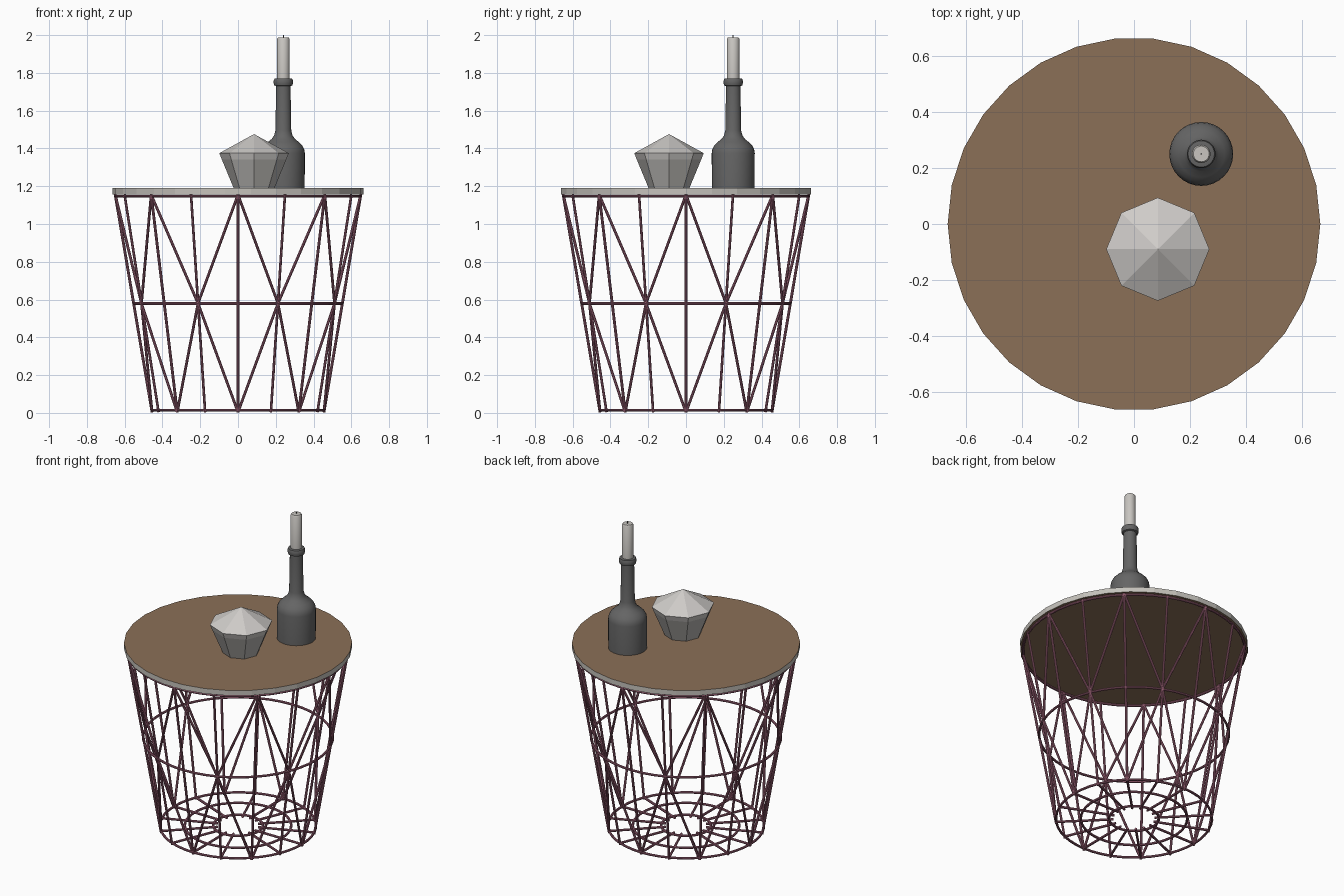
import bpy, bmesh, math
from mathutils import Vector

if "Cube" in bpy.data.objects:
    bpy.data.objects.remove(bpy.data.objects["Cube"])


def mat(name, r, g, b):
    m = bpy.data.materials.new(name)
    m.diffuse_color = (r, g, b, 1)
    m.use_nodes = True
    m.node_tree.nodes["Principled BSDF"].inputs["Base Color"].default_value = m.diffuse_color
    return m


PINK = mat("dusty_pink_wire", 0.33, 0.12, 0.18)
WOOD = mat("brown_wood", 0.26, 0.16, 0.095)
RIM = mat("light_grey_rim", 0.56, 0.54, 0.50)
LID = mat("pale_grey", 0.62, 0.60, 0.58)
BODY = mat("mid_grey", 0.47, 0.46, 0.44)
BOTTLE = mat("dark_grey", 0.13, 0.13, 0.13)
CANDLE = mat("candle_grey", 0.58, 0.56, 0.53)


def finish(name, bm, mats, smooth=False):
    bmesh.ops.recalc_face_normals(bm, faces=bm.faces)
    me = bpy.data.meshes.new(name)
    bm.to_mesh(me)
    bm.free()
    for m in mats:
        me.materials.append(m)
    if smooth:
        me.shade_smooth()
        me.set_sharp_from_angle(angle=math.radians(40))
    ob = bpy.data.objects.new(name, me)
    bpy.context.collection.objects.link(ob)
    return ob


def lathe(name, profile, sides, center, mats, smooth=False):
    """Revolve (radius, z) points; radius 0 makes a tip, open ends are capped."""
    bm = bmesh.new()
    rows = []
    for r, z in profile:
        n = sides if r > 0 else 1
        rows.append([bm.verts.new((center[0] + r * math.cos(2 * math.pi * i / sides),
                                   center[1] + r * math.sin(2 * math.pi * i / sides), z))
                     for i in range(n)])
    for a, b in zip(rows, rows[1:]):
        for i in range(sides):
            j = (i + 1) % sides
            if len(b) == 1:
                bm.faces.new((a[i], a[j], b[0]))
            else:
                bm.faces.new((a[i], a[j], b[j], b[i]))
    for row in (rows[0], rows[-1]):
        if len(row) > 1:
            bm.faces.new(row)
    return finish(name, bm, mats, smooth)


W = 0.0075  # wire radius


def wire(bm, p, q, sides=8):
    p, q = Vector(p), Vector(q)
    rot = (q - p).to_track_quat('Z', 'Y').to_matrix().to_4x4()
    rot.translation = (p + q) / 2
    bmesh.ops.create_cone(bm, cap_ends=True, segments=sides, radius1=W, radius2=W,
                          depth=(q - p).length, matrix=rot)


def ring(bm, radius, z, seg=48, sides=8):
    rows = []
    for i in range(seg):
        a = 2 * math.pi * i / seg
        rows.append([bm.verts.new(((radius + W * math.cos(t)) * math.cos(a),
                                   (radius + W * math.cos(t)) * math.sin(a),
                                   z + W * math.sin(t)))
                     for t in (2 * math.pi * k / sides for k in range(sides))])
    for i in range(seg):
        a, b = rows[i], rows[(i + 1) % seg]
        for k in range(sides):
            n = (k + 1) % sides
            bm.faces.new((a[k], b[k], b[n], a[n]))


def polar(r, deg, z):
    a = math.radians(deg)
    return (r * math.cos(a), r * math.sin(a), z)


R0, R1, R2 = 0.455, 0.553, 0.65   # basket radius at floor, middle, top
Z0, Z1, Z2 = 0.004, 0.58, 1.155

# Basket sides: straight uprights plus zigzag diagonals
bm = bmesh.new()
for i in range(16):
    wire(bm, polar(R0, i * 22.5, Z0), polar(R2, i * 22.5, Z2))
for i in range(8):
    for s in (-22.5, 22.5):
        mid = polar(R1, i * 45 + s, Z1)
        wire(bm, polar(R2, i * 45, Z2), mid)
        wire(bm, mid, polar(R0, i * 45, Z0))
finish("basket_side_wires", bm, [PINK], True)

# Basket hoops
bm = bmesh.new()
ring(bm, R1, Z1)
ring(bm, R2 - 0.002, 1.147)
ring(bm, R0, 0.014)
finish("basket_hoops", bm, [PINK], True)

# Basket floor: rings and spokes
bm = bmesh.new()
for r in (0.145, 0.31):
    ring(bm, r, 0.014)
for i in range(16):
    wire(bm, polar(0.12, i * 22.5, 0.014), polar(R0, i * 22.5, 0.014))
finish("basket_floor", bm, [PINK], True)

# Table top: brown faces, grey rim
top = lathe("table_top", [(0.665, 1.157), (0.665, 1.19)], 30, (0, 0), [WOOD, RIM])
for f in top.data.polygons:
    f.material_index = 0 if abs(f.normal.z) > 0.5 else 1

# Faceted pot with pointed lid
pot = (0.085, -0.09)
lathe("pot_body", [(0.108, 1.19), (0.171, 1.342)], 8, pot, [BODY])
lathe("pot_lid", [(0.171, 1.342), (0.184, 1.375), (0, 1.476)], 8, pot, [LID])

# Bottle
spot = (0.24, 0.25)
lathe("bottle", [(0.113, 1.19), (0.114, 1.375), (0.111, 1.395), (0.101, 1.415),
                 (0.083, 1.433), (0.062, 1.45), (0.049, 1.468), (0.042, 1.495),
                 (0.038, 1.73), (0.048, 1.734), (0.051, 1.745), (0.051, 1.758),
                 (0.047, 1.769), (0.036, 1.771)], 32, spot, [BOTTLE], True)

# Candle and wick
lathe("candle", [(0.033, 1.765), (0.033, 1.98), (0.028, 1.988), (0, 1.988)],
      24, spot, [CANDLE], True)
lathe("wick", [(0.003, 1.985), (0.003, 2.0)], 6, spot, [BOTTLE])
